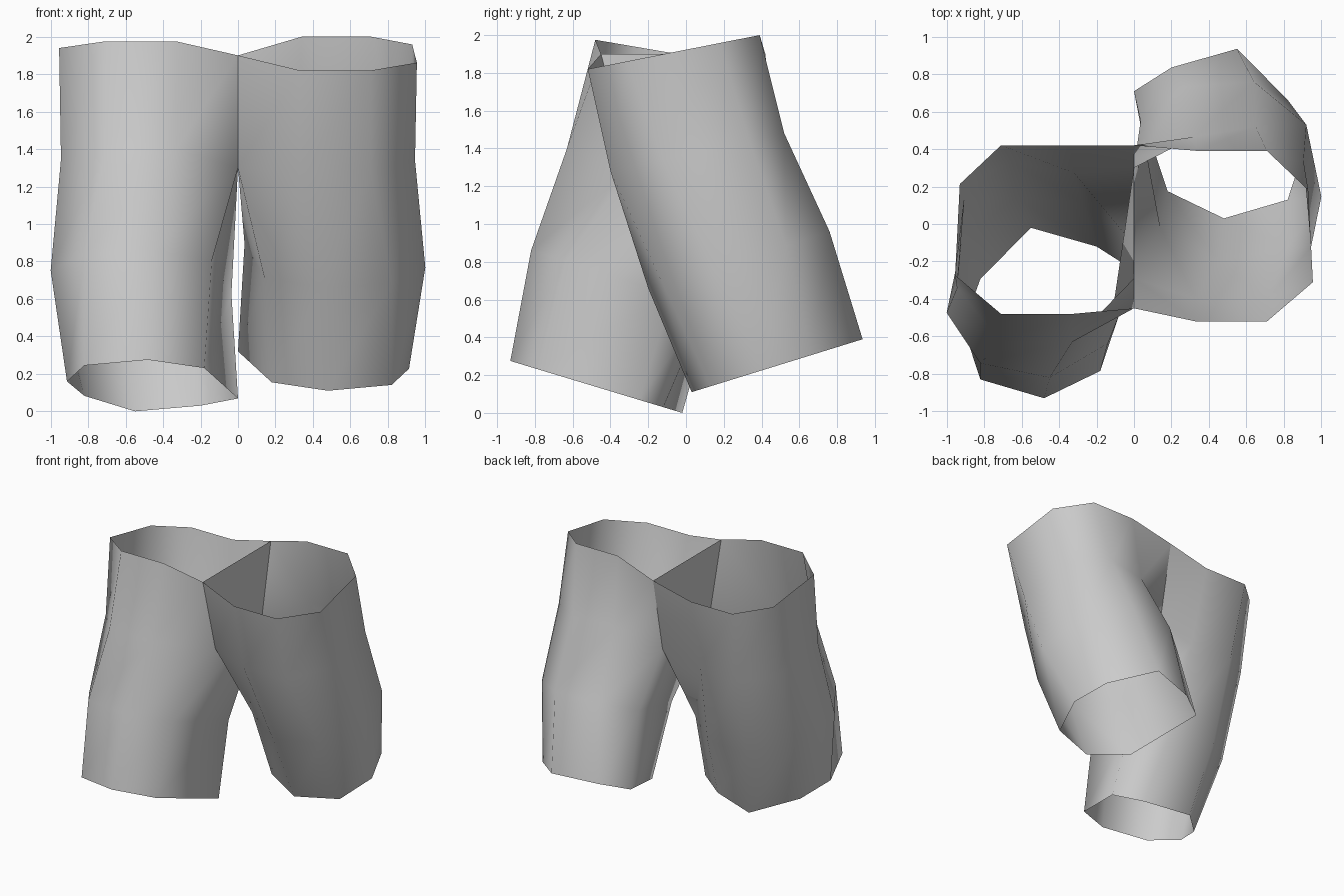
import bpy
import bmesh
import math
from mathutils import Vector

default_cube = bpy.data.objects.get("Cube")
if default_cube:
    bpy.data.objects.remove(default_cube, do_unlink=True)

# One plain cloth colour
cloth = bpy.data.materials.new("grey_cloth")
cloth.use_nodes = True
grey = (0.6, 0.6, 0.6, 1)
cloth.diffuse_color = grey
cloth.node_tree.nodes["Principled BSDF"].inputs["Base Color"].default_value = grey

# Cross-sections from waist to hem: distance from the centre line, then
# depth from front (zero) to back (one), starting at the inner front corner
SECTIONS = [
    ([0, .33, .71, .955, .93, .71, .34, 0], [0, 0, 0, .23, .77, 1, 1, 1]),
    ([0, .33, .71, .945, .905, .65, .32, 0], [0, 0, 0, .3, .8, 1, .94, 1]),
    ([.14, .45, .82, 1, .92, .64, .27, .035], [.19, 0, .08, .36, .76, 1, .97, .78]),
    ([.18, .48, .82, .913, .82, .55, .2, 0], [.16, 0, .11, .42, .7, 1, .89, .75]),
]

# Front and back (y, z) of each section; the legs stride apart
LEFT = [((-.52, 1.82), (.39, 2)), ((-.4, 1.28), (.52, 1.48)),
        ((-.2, .66), (.76, .96)), ((.03, .11), (.935, .39))]
RIGHT = [((-.48, 1.975), (.42, 1.82)), ((-.63, 1.4), (.33, 1.22)),
         ((-.82, .86), (.14, .56)), ((-.93, .275), (-.02, 0))]

bm = bmesh.new()

# Seam corners shared by both legs: waist, then crotch
seam = [[bm.verts.new((0, y, z)) for y in ends]
        for ends, z in (((-.45, .42), 1.9), ((-.29, .3), 1.3))]


def make_leg(side, profile):
    rings = []
    for level, ((xs, depths), (front, back)) in enumerate(zip(SECTIONS, profile)):
        ring = []
        for i, (x, depth) in enumerate(zip(xs, depths)):
            if level < len(seam) and i in (0, len(xs) - 1):
                ring.append(seam[level][0 if i == 0 else 1])
            else:
                y, z = Vector(front).lerp(Vector(back), depth)
                ring.append(bm.verts.new((side * x, y, z)))
        rings.append(ring)
    for level, (upper, lower) in enumerate(zip(rings, rings[1:])):
        for i in range(len(upper)):
            j = (i + 1) % len(upper)
            # The panel between the legs is built only once
            if level == 0 and j == 0 and side < 0:
                continue
            corners = [lower[i], lower[j], upper[j], upper[i]]
            bm.faces.new(corners if side > 0 else corners[::-1])


make_leg(1, LEFT)
make_leg(-1, RIGHT)

# Trouser legs with open waist and hems
mesh = bpy.data.meshes.new("shorts")
bm.to_mesh(mesh)
bm.free()
mesh.materials.append(cloth)
shorts = bpy.data.objects.new("shorts", mesh)
bpy.context.collection.objects.link(shorts)
bpy.context.view_layer.objects.active = shorts
shorts.select_set(True)
bpy.ops.object.shade_smooth_by_angle(angle=math.radians(70))
